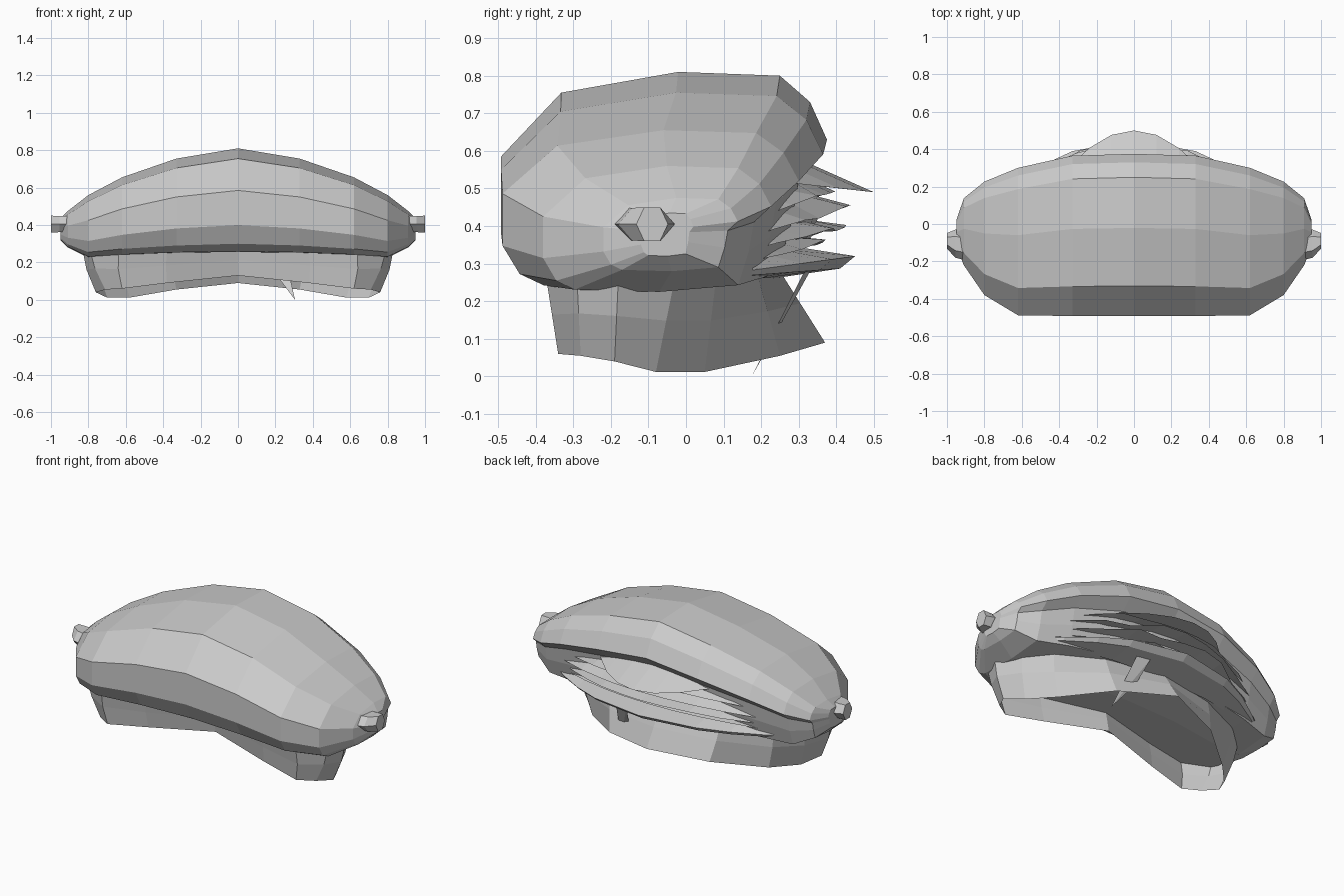
import bpy, bmesh, math, random
from mathutils import Vector, Matrix

if "Cube" in bpy.data.objects:
    bpy.data.objects.remove(bpy.data.objects["Cube"])

random.seed(4)


def make(name, verts, faces):
    bm = bmesh.new()
    vs = [bm.verts.new(v) for v in verts]
    for f in faces:
        bm.faces.new([vs[i] for i in f])
    bmesh.ops.recalc_face_normals(bm, faces=bm.faces)
    me = bpy.data.meshes.new(name)
    bm.to_mesh(me)
    bm.free()
    ob = bpy.data.objects.new(name, me)
    bpy.context.collection.objects.link(ob)
    return ob


def loft(name, sections, caps=True):
    """Skin a list of equal-length closed rings."""
    n = len(sections[0])
    m = len(sections)
    verts = [p for s in sections for p in s]
    faces = []
    for i in range(m - 1):
        for j in range(n):
            k = (j + 1) % n
            faces.append((i * n + j, i * n + k, (i + 1) * n + k, (i + 1) * n + j))
    if caps:
        faces.append(tuple(range(n)))
        faces.append(tuple((m - 1) * n + j for j in range(n)))
    return make(name, verts, faces)


# Main shell: centre profile (y, z), refitted to the box of every column
profile = [(-.05, .25), (-.37, .26), (-.44, .30), (-.49, .40), (-.49, .585),
           (-.33, .755), (-.02, .81), (.25, .80), (.33, .73), (.375, .63),
           (.31, .56), (.29, .43), (.25, .28)]
# x, front y, back y, bottom z, top z
columns = [(0, -.492, .38, .25, .81), (.33, -.492, .37, .245, .755),
           (.62, -.488, .305, .235, .655), (.80, -.38, .23, .225, .56),
           (.91, -.22, .14, .28, .475), (.95, -.12, .02, .32, .435)]


def column(x, y0, y1, z0, z1, side):
    return [(side * x, y0 + (y + .49) / .87 * (y1 - y0),
             z0 + (z - .25) / .56 * (z1 - z0)) for y, z in profile]


shell = [column(*c, -1) for c in reversed(columns[1:])] + [column(*c, 1) for c in columns]
loft("shell", shell)

# Lower collar: open ring, half outlines mirrored in x
rim = [(0, -.21, .13), (.38, -.30, .09), (.62, -.34, .06), (.71, -.28, .055), (.76, -.19, .04),
       (.70, -.08, .012), (.58, .05, .012), (.33, .25, .055), (0, .37, .09)]
top = [(0, -.24, .28), (.38, -.33, .26), (.64, -.37, .25), (.79, -.29, .26), (.83, -.18, .26),
       (.76, -.03, .26), (.63, .08, .26), (.36, .19, .27), (0, .25, .28)]


def full(half):
    return half + [(-x, y, z) for x, y, z in reversed(half[1:-1])]


mid = [tuple((Vector(a) * .45 + Vector(b) * .55) + Vector((a[0] * .015, 0, 0)))
       for a, b in zip(rim, top)]
loft("collar", [full(rim), full(mid), full(top)], caps=False)

# Side knobs: tapered hexagons
for side, label in ((1, "right"), (-1, "left")):
    rings = []
    for x, ry, rz, y in ((.88, .085, .05, -.115), (.955, .075, .05, -.105), (1.0, .042, .052, -.09)):
        rings.append([(side * x, y + ry * math.cos(a * math.pi / 3),
                       .405 + rz * math.sin(a * math.pi / 3)) for a in range(6)])
    loft("knob_" + label, rings)


# Ragged folds across the back: wedge strips swept along x
def fold(name, w, root, tip, thick, drop, jitter=0.0, steps=10):
    secs = []
    for i in range(steps + 1):
        x = w * (2 * i / steps - 1)
        f = max(1 - (x / w) ** 2, .02)
        dy, dz = -.24 * x * x, -drop * x * x
        j = random.uniform(-jitter, jitter) * f
        ty = root[0] + (tip[0] - root[0]) * f + dy + j
        tz = root[1] + (tip[1] - root[1]) * f + dz + j * .6
        t = thick * f
        secs.append([(x, root[0] + dy, root[1] + dz + t), (x, ty, tz),
                     (x, root[0] + dy, root[1] + dz - t)])
    loft(name, secs)


fold("upper_flap", .36, (.32, .54), (.50, .49), .03, .20, 0, 6)
fold("fold_high", .62, (.30, .52), (.41, .50), .015, .24, .02)
fold("fold_middle", .78, (.27, .48), (.42, .445), .02, .20, .025)
fold("fold_low", .72, (.26, .41), (.42, .395), .02, .16, .025)
fold("fold_inner", .80, (.25, .36), (.37, .36), .015, .12, .02)

# Lower back lip: blunt ledge fading into the shell at both ends
lip = []
for x in (-.80, -.66, -.5, -.33, 0, .33, .5, .66, .80):
    q = x * x
    f = 1 - q / .66
    root = .24 - .24 * q
    lip.append([(x, root, .262), (x, root + .17 * f, .262 + .025 * f),
                (x, root + .21 * f, .27 + .05 * f), (x, root + .02, .29 + .06 * f)])
loft("lower_lip", lip)

# Rounded plug in the back opening
bm = bmesh.new()
bmesh.ops.create_uvsphere(bm, u_segments=10, v_segments=6, radius=1,
                          matrix=Matrix.Translation((0, .28, .42)) @ Matrix.Diagonal((.28, .07, .08, 1)))
me = bpy.data.meshes.new("back_plug")
bm.to_mesh(me)
bm.free()
bpy.context.collection.objects.link(bpy.data.objects.new("back_plug", me))

# Loose shard hanging under the back
make("shard", [(.16, .33, .28), (.24, .32, .29), (.20, .25, .14), (.305, .175, 0)],
     [(0, 1, 2), (0, 2, 3), (1, 3, 2), (0, 3, 1)])
